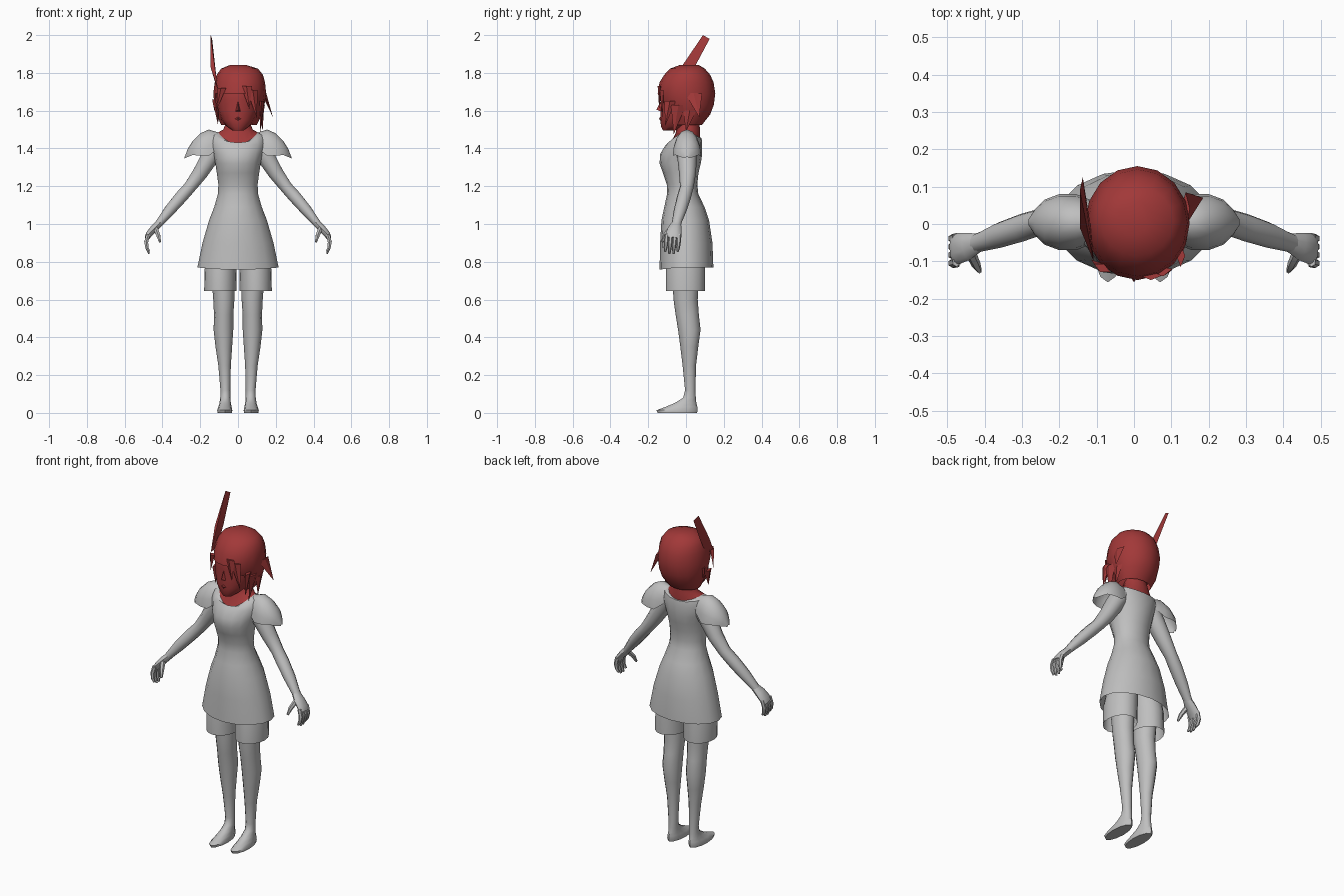
import bpy, bmesh, math
from mathutils import Vector


def material(name, rgb):
    m = bpy.data.materials.new(name)
    m.diffuse_color = (*rgb, 1)
    return m


GREY = material("cloth grey", (0.52, 0.52, 0.52))
RED = material("hair red", (0.36, 0.04, 0.04))


def finish(name, bm, mat, angle=50):
    bmesh.ops.recalc_face_normals(bm, faces=bm.faces[:])
    me = bpy.data.meshes.new(name)
    bm.to_mesh(me)
    bm.free()
    me.materials.append(mat)
    me.polygons.foreach_set("use_smooth", [True] * len(me.polygons))
    me.set_sharp_from_angle(angle=math.radians(angle))
    ob = bpy.data.objects.new(name, me)
    bpy.context.collection.objects.link(ob)
    return ob


def loft(name, rings, mat, cap=(True, True), closed=True, keep=None):
    """Skin a list of equal point rings; keep() can drop faces by centre."""
    bm = bmesh.new()
    rows = [[bm.verts.new(p) for p in r] for r in rings]
    n = len(rows[0])
    for a, b in zip(rows, rows[1:]):
        for i in range(n if closed else n - 1):
            j = (i + 1) % n
            bm.faces.new((a[i], a[j], b[j], b[i]))
    if cap[0]:
        bm.faces.new(rows[0])
    if cap[1]:
        bm.faces.new(rows[-1])
    if keep:
        drop = [f for f in bm.faces if not keep(f.calc_center_median())]
        bmesh.ops.delete(bm, geom=drop, context='FACES')
    return finish(name, bm, mat)


def ring(z, rx, y0, y1, cx=0, front=0, back=0, n=16):
    """Level oval from y0 to y1, optionally dipping at front and back."""
    out = []
    for i in range(n):
        a = math.tau * i / n
        s = math.sin(a)
        dip = (front if s < 0 else back) * s * s
        out.append((cx + rx * math.cos(a), (y0 + y1) / 2 + (y1 - y0) / 2 * s, z - dip))
    return out


def tube(name, path, mat, n=10):
    """Limb along (x, y, z, thickness, width in y) points."""
    pts = [Vector(p[:3]) for p in path]
    rings = []
    for i, p in enumerate(path):
        d = (pts[min(i + 1, len(pts) - 1)] - pts[max(i - 1, 0)]).normalized()
        v = d.cross(Vector((0, 1, 0))).normalized()
        u = v.cross(d)
        rings.append([pts[i] + u * p[4] * math.cos(math.tau * k / n)
                      + v * p[3] * math.sin(math.tau * k / n) for k in range(n)])
    return loft(name, rings, mat)


def hull(name, pts, mat):
    bm = bmesh.new()
    for p in pts:
        bm.verts.new(p)
    bmesh.ops.convex_hull(bm, input=bm.verts[:])
    return finish(name, bm, mat, 25)


def lock(name, centre, along, tip, width=0.03, thick=0.012):
    """Pointed hair lock: a diamond base drawn out to a tip."""
    c, t, a = Vector(centre), Vector(tip), Vector(along).normalized()
    o = (t - c).cross(a).normalized()
    hull(name, [c + a * width, c - a * width, c + o * thick, c - o * thick, t], RED)


# Dress: flared skirt, waist, bust and scooped neckline
neckline = ring(1.485, 0.105, -0.085, 0.075, front=0.065, back=0.03)
loft("dress", [
    ring(0.77, 0.215, -0.14, 0.145, front=0.012),
    ring(0.90, 0.188, -0.137, 0.14),
    ring(1.02, 0.153, -0.13, 0.122),
    ring(1.09, 0.126, -0.115, 0.098),
    ring(1.16, 0.106, -0.10, 0.065),
    ring(1.21, 0.104, -0.102, 0.06),
    ring(1.27, 0.112, -0.122, 0.066),
    ring(1.32, 0.12, -0.14, 0.078),
    ring(1.37, 0.132, -0.137, 0.086),
    ring(1.43, 0.15, -0.11, 0.086, front=0.015),
    ring(1.475, 0.135, -0.095, 0.082, front=0.045, back=0.02),
    neckline], GREY, cap=(False, False))

# Neck
loft("neck", [neckline,
              ring(1.50, 0.078, -0.055, 0.075, front=0.02),
              ring(1.53, 0.066, -0.045, 0.07),
              ring(1.58, 0.062, -0.045, 0.07)], RED, cap=(False, True))

# Head with chin, cheeks and brow
loft("head", [
    ring(1.495, 0.03, -0.122, -0.06),
    ring(1.515, 0.058, -0.132, 0.00),
    ring(1.55, 0.088, -0.136, 0.06),
    ring(1.60, 0.106, -0.135, 0.09),
    ring(1.66, 0.117, -0.134, 0.11),
    ring(1.73, 0.115, -0.135, 0.11),
    ring(1.79, 0.09, -0.09, 0.10)], RED)
hull("nose", [(-0.014, -0.13, 1.595), (0.014, -0.13, 1.595),
              (0, -0.157, 1.605), (0, -0.13, 1.66)], RED)
hull("lips", [(-0.025, -0.127, 1.555), (0.025, -0.127, 1.555),
              (0, -0.143, 1.558), (0, -0.132, 1.54), (0, -0.134, 1.57)], RED)
for s in (-1, 1):
    hull("ear", [(s * 0.11, -0.02, 1.66), (s * 0.11, 0.01, 1.59), (s * 0.11, 0.03, 1.65),
                 (s * 0.137, 0.02, 1.66), (s * 0.125, 0.01, 1.60)], RED)

# Hair cap, cut away over the face
loft("hair", [
    ring(1.525, 0.095, -0.07, 0.085, 0.005),
    ring(1.58, 0.12, -0.10, 0.128, 0.007),
    ring(1.63, 0.132, -0.128, 0.147, 0.008),
    ring(1.69, 0.14, -0.15, 0.155, 0.009),
    ring(1.75, 0.133, -0.14, 0.146, 0.01),
    ring(1.79, 0.122, -0.115, 0.128, 0.01),
    ring(1.822, 0.098, -0.085, 0.10, 0.008),
    ring(1.843, 0.04, -0.03, 0.065, 0)], RED, cap=(False, True),
    keep=lambda c: c.z > 1.7 or c.y > -0.06 or (c.x > 0.08 and c.z > 1.6))

# Swept fringe and side locks
lock("fringe_lock", (0.075, -0.128, 1.71), (1, 0.3, 0), (0.10, -0.125, 1.56), 0.03)
lock("fringe_lock", (0.045, -0.138, 1.73), (1, 0, 0), (0.06, -0.142, 1.61), 0.03)
lock("fringe_lock", (-0.085, -0.118, 1.72), (1, -0.5, 0), (-0.115, -0.095, 1.60), 0.025)
lock("side_lock", (0.138, 0.04, 1.69), (0, 1, 0), (0.185, 0.07, 1.565), 0.045)
lock("side_lock", (0.13, -0.04, 1.63), (0, 1, 0), (0.115, -0.065, 1.475), 0.04)
lock("side_lock", (0.125, -0.085, 1.65), (0, 1, 0), (0.125, -0.11, 1.52), 0.03)
lock("side_lock", (0.125, 0.02, 1.60), (0, 1, 0), (0.13, 0.0, 1.49), 0.035)
lock("side_lock", (-0.115, -0.04, 1.62), (0, 1, 0), (-0.105, -0.06, 1.52), 0.035)

# Tall blade standing on one side of the head
hull("head_blade", [(-0.145, 0.09, 2.0), (-0.137, 0.125, 1.98), (-0.145, -0.01, 1.83),
                    (-0.125, 0.045, 1.83), (-0.108, -0.10, 1.72), (-0.112, -0.03, 1.72)], RED)

# Paired limbs
for s in (1, -1):
    side = "left" if s > 0 else "right"

    # Shoulder pad: open arches shrinking outwards
    arches = []
    for x, ry, low, top in ((0.105, 0.055, 1.40, 1.485), (0.155, 0.075, 1.36, 1.50),
                            (0.20, 0.075, 1.362, 1.48), (0.24, 0.06, 1.365, 1.44),
                            (0.265, 0.035, 1.355, 1.40), (0.282, 0.008, 1.348, 1.356)):
        arches.append([(s * x, 0.005 + ry * math.cos(math.pi * k / 8),
                        low + (top - low) * math.sin(math.pi * k / 8)) for k in range(9)])
    loft(side + "_shoulder_pad", arches, GREY, cap=(False, False), closed=False)

    # Arm
    tube(side + "_arm", [(s * x, y, z, r, w) for x, y, z, r, w in (
        (0.10, 0.005, 1.43, 0.05, 0.055), (0.145, 0.005, 1.36, 0.05, 0.052),
        (0.20, 0.008, 1.27, 0.042, 0.045), (0.255, 0.004, 1.195, 0.034, 0.036),
        (0.30, -0.01, 1.145, 0.035, 0.037), (0.36, -0.03, 1.075, 0.031, 0.034),
        (0.405, -0.046, 1.02, 0.023, 0.027), (0.425, -0.052, 0.995, 0.02, 0.025))], GREY)

    # Hand: palm, four curled fingers and thumb
    tube(side + "_palm", [(s * x, y, z, r, w) for x, y, z, r, w in (
        (0.415, -0.05, 1.005, 0.02, 0.025), (0.445, -0.06, 0.975, 0.021, 0.037),
        (0.472, -0.066, 0.945, 0.018, 0.042), (0.482, -0.069, 0.925, 0.013, 0.04))], GREY)
    for i in range(4):
        y = -0.036 - 0.022 * i
        tip = 0.855 - 0.012 * (i in (1, 2))
        tube(side + "_finger", [(s * 0.475, y, 0.945, 0.012, 0.012),
                                (s * 0.486, y - 0.003, 0.905, 0.012, 0.012),
                                (s * 0.482, y - 0.006, 0.875, 0.01, 0.01),
                                (s * 0.471, y - 0.008, tip, 0.006, 0.006)], GREY, 6)
    tube(side + "_thumb", [(s * 0.436, -0.08, 0.975, 0.014, 0.016),
                           (s * 0.422, -0.11, 0.94, 0.012, 0.013),
                           (s * 0.413, -0.126, 0.905, 0.006, 0.007)], GREY, 6)

    # Shorts leg
    loft(side + "_shorts", [ring(0.645, 0.085, -0.107, 0.10, s * 0.094),
                            ring(0.76, 0.085, -0.107, 0.10, s * 0.092),
                            ring(0.90, 0.075, -0.09, 0.09, s * 0.075)],
         GREY, cap=(False, True))

    # Leg running down into the foot
    loft(side + "_leg", [ring(z, rx, y0, y1, s * cx, n=12) for z, rx, y0, y1, cx in (
        (0.0, 0.038, -0.15, 0.058, 0.070), (0.014, 0.04, -0.156, 0.062, 0.070),
        (0.032, 0.035, -0.108, 0.06, 0.069), (0.052, 0.03, -0.06, 0.055, 0.068),
        (0.08, 0.027, -0.015, 0.052, 0.067), (0.12, 0.026, -0.005, 0.05, 0.067),
        (0.25, 0.033, -0.018, 0.053, 0.071), (0.35, 0.044, -0.03, 0.065, 0.075),
        (0.44, 0.052, -0.042, 0.077, 0.077), (0.52, 0.051, -0.055, 0.068, 0.076),
        (0.60, 0.056, -0.066, 0.062, 0.075), (0.76, 0.065, -0.075, 0.07, 0.078))], GREY)
